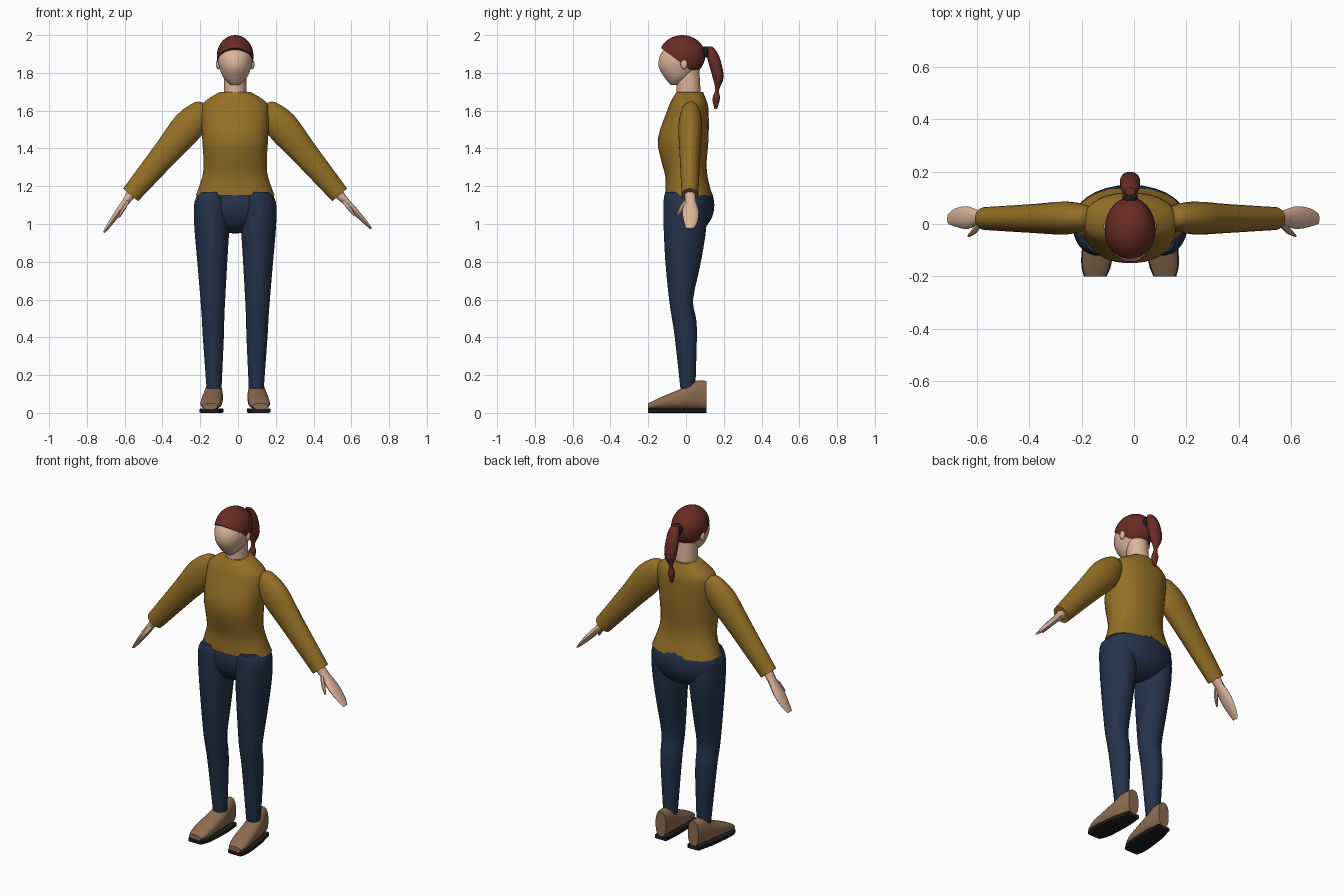
import bpy, bmesh, math
from mathutils import Matrix, Vector

if "Cube" in bpy.data.objects:
    bpy.data.objects.remove(bpy.data.objects["Cube"])

CENTRE = Matrix.Translation((-.015, 0, 0))  # body centre line


def material(name, *rgb):
    mat = bpy.data.materials.new(name)
    mat.use_nodes = True
    mat.diffuse_color = (*rgb, 1)
    mat.node_tree.nodes["Principled BSDF"].inputs["Base Color"].default_value = (*rgb, 1)
    return mat


shirt = material("mustard shirt", .3, .16, .02)
denim = material("navy denim", .018, .032, .07)
skin = material("skin", .72, .46, .33)
hair = material("auburn hair", .14, .026, .018)
leather = material("tan leather", .26, .15, .08)
rubber = material("black rubber", .012, .012, .013)


def finish(name, bm, mat, transform=Matrix()):
    """Turn the bmesh into a smooth-shaded object that keeps its sharp edges."""
    bmesh.ops.transform(bm, matrix=CENTRE @ transform, verts=bm.verts)
    bmesh.ops.recalc_face_normals(bm, faces=bm.faces)
    mesh = bpy.data.meshes.new(name)
    bm.to_mesh(mesh)
    bm.free()
    mesh.materials.append(mat)
    mesh.shade_smooth()
    mesh.set_sharp_from_angle(angle=math.radians(40))
    bpy.context.collection.objects.link(bpy.data.objects.new(name, mesh))


def flow(keys, steps):
    """Smooth curve through the key rows."""
    rows = [Vector(k) for k in keys]
    padded = [rows[0]] + rows + [rows[-1]]
    result = []
    for a, b, c, d in zip(padded, padded[1:], padded[2:], padded[3:]):
        for i in range(steps):
            t = i / steps
            bend = (2 * a - 5 * b + 4 * c - d) * t * t + (3 * b - a - 3 * c + d) * t ** 3
            result.append(b + ((c - a) * t + bend) / 2)
    return result + [rows[-1]]


def loft(name, keys, mat, transform=Matrix(), sides=24, power=2, steps=3):
    """Capped tube through keys of (height, half width, low y, high y)."""
    bm = bmesh.new()
    rings = []
    for height, half, low, high in flow(keys, steps):
        ring = []
        for i in range(sides):
            angle = math.tau * (i + .5) / sides
            x, y = (math.copysign(abs(v) ** (2 / power), v)
                    for v in (math.cos(angle), math.sin(angle)))
            ring.append(bm.verts.new((half * x, (low + high + (high - low) * y) / 2, height)))
        rings.append(ring)
    for a, b in zip(rings, rings[1:]):
        for i in range(sides):
            bm.faces.new((a[i - 1], a[i], b[i], b[i - 1]))
    bm.faces.new(rings[0])
    bm.faces.new(rings[-1])
    finish(name, bm, mat, transform)


def ball(name, centre, size, mat, cut=None):
    """Ellipsoid, with everything below the optional cut plane removed."""
    bm = bmesh.new()
    bmesh.ops.create_uvsphere(bm, u_segments=28, v_segments=18, radius=1)
    place = Matrix.Translation(centre) @ Matrix.Diagonal((*size, 1))
    bmesh.ops.transform(bm, matrix=place, verts=bm.verts)
    if cut:
        everything = bm.verts[:] + bm.edges[:] + bm.faces[:]
        result = bmesh.ops.bisect_plane(bm, geom=everything, plane_co=cut[0],
                                        plane_no=cut[1], clear_inner=True)
        rim = [e for e in result["geom_cut"] if isinstance(e, bmesh.types.BMEdge)]
        bmesh.ops.holes_fill(bm, edges=rim, sides=0)
    finish(name, bm, mat)


def lean(x, slope):
    """Shift sideways by x, plus the slope along the length."""
    m = Matrix.Translation((x, 0, 0))
    m[0][2] = slope
    return m


def aim(start, end):
    """Run the length from start to end in the front plane."""
    d = (end - start).normalized()
    m = Matrix.Translation(start)
    m[0][0], m[0][2], m[2][0], m[2][2] = -d.z, d.x, d.x, d.z
    return m


# Torso and hips
loft("shirt_body", [(1.15, .21, -.11, .14), (1.25, .175, -.11, .115), (1.33, .168, -.13, .11),
                    (1.45, .175, -.15, .12), (1.6, .18, -.1, .12), (1.65, .16, -.08, .11),
                    (1.7, .08, -.05, .09)], shirt, sides=32, power=2.2)
ball("trouser_hips", (0, .02, 1.1), (.215, .13, .15), denim)

# Neck and head
loft("neck", [(1.67, .06, -.05, .08), (1.83, .06, -.05, .07)], skin)
loft("head", [(1.735, .02, -.08, -.04), (1.77, .06, -.11, .02), (1.83, .085, -.145, .07),
              (1.9, .09, -.135, .09), (1.98, .04, -.07, .04)], skin)
ball("hair_cap", (0, -.02, 1.89), (.097, .122, .11), hair, cut=((0, -.13, 1.93), (0, 3, 4)))

# Ponytail with its band
loft("ponytail", [(1.94, .02, .11, .14), (1.89, .037, .11, .175), (1.78, .037, .14, .2),
                  (1.71, .01, .155, .175), (1.665, .02, .14, .18), (1.61, .01, .15, .165)],
     hair, sides=14)
ball("hair_band", (0, .1, 1.91), (.03, .025, .03), rubber)

# Shoe outline from toe to heel: position, half width, height
shoe = [(-.2, .04, .05), (-.14, .056, .08), (0, .052, .14), (.05, .045, .17), (.108, .035, .17)]
lying = Matrix()
lying[1], lying[2] = lying[2].copy(), lying[1].copy()

# Paired parts
shoulder, cuff = Vector((.2, 0, 1.575)), Vector((.553, 0, 1.155))
for side, label, fingertip in ((-1, "right", (.695, 0, .955)), (1, "left", (.721, 0, .975))):
    mirror = Matrix.Diagonal((side, 1, 1, 1))
    ball(label + "_ear", (side * .09, -.01, 1.845), (.012, .018, .026), skin)

    # Leg and shoe
    loft(label + "_trouser_leg", [(.13, .04, -.03, .05), (.4, .056, -.06, .058),
                                  (.5, .06, -.075, .054), (.6, .066, -.09, .038),
                                  (.8, .08, -.11, .08), (1, .094, -.12, .11),
                                  (1.12, .09, -.12, .1), (1.17, .05, -.11, .03)],
         denim, mirror @ lean(.11, .014))
    foot = mirror @ lying @ lean(.117, -.08)
    loft(label + "_shoe", [(y, w, .02, top) for y, w, top in shoe], leather, foot, power=2.5)
    loft(label + "_sole", [(y, w + .004, 0, .024) for y, w, top in shoe], rubber, foot,
         sides=12, power=8)

    # Sleeve
    loft(label + "_sleeve", [(-.07, .02, .01, .04), (-.045, .055, -.02, .07),
                             (.07, .086, -.04, .086), (.25, .072, -.035, .077),
                             (.55, .052, -.023, .065)], shirt, mirror @ aim(shoulder, cuff))

    # Hand with thumb
    grip = mirror @ aim(cuff, Vector(fingertip))
    loft(label + "_hand", [(-.02, .03, -.01, .05), (.05, .02, -.005, .053), (.12, .018, -.02, .068),
                           (.2, .012, -.01, .06), (.245, .006, 0, .04)],
         skin, grip, sides=10, steps=2)
    loft(label + "_thumb", [(.035, .012, -.005, .02), (.08, .013, -.035, -.005),
                            (.135, .006, -.05, -.04)], skin, grip @ lean(0, -.13),
         sides=8, steps=2)
